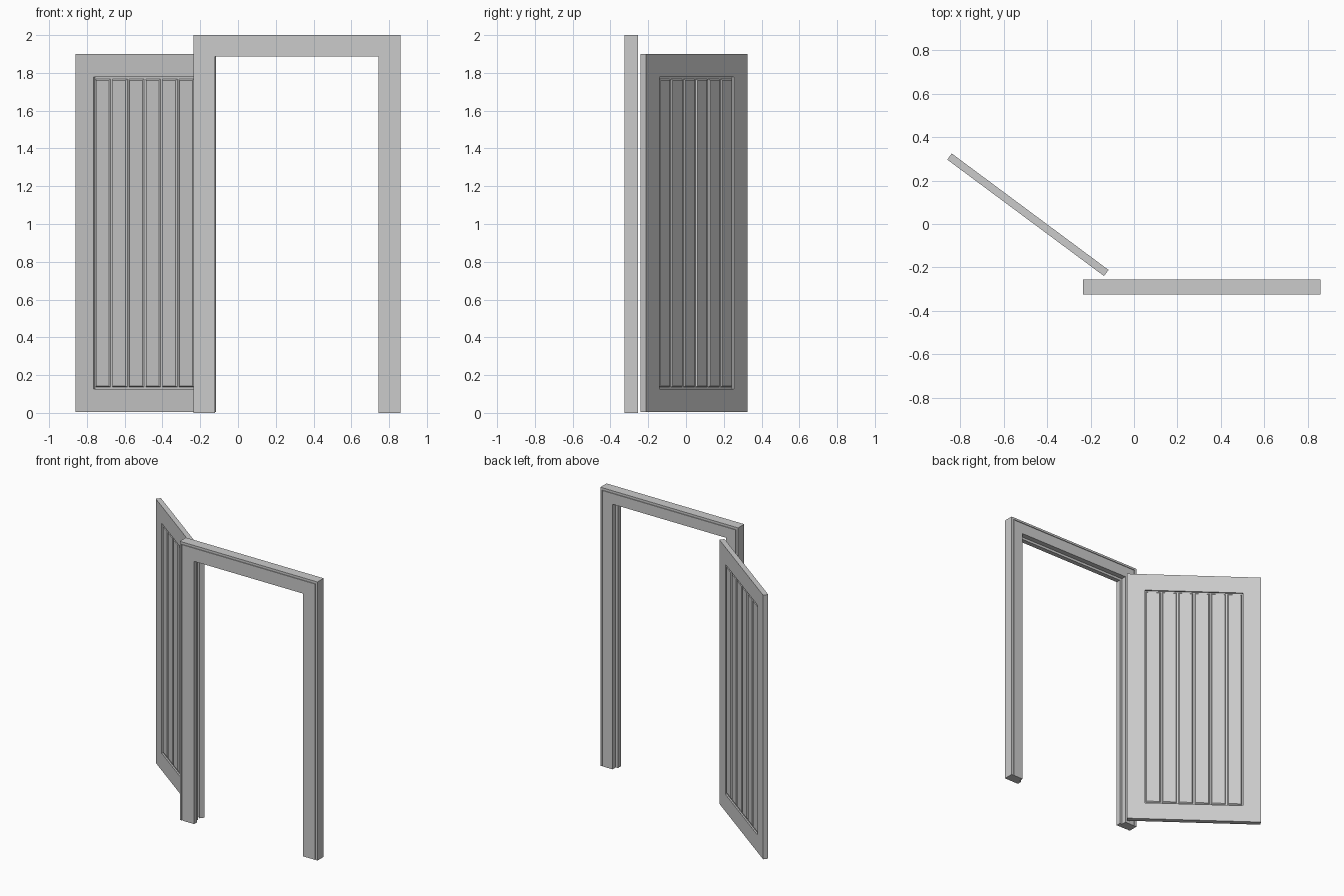
import bpy, bmesh, math
from mathutils import Matrix, Vector

if "Cube" in bpy.data.objects:
    bpy.data.objects.remove(bpy.data.objects["Cube"])


def finish(name, bm, matrix=None):
    bmesh.ops.recalc_face_normals(bm, faces=bm.faces)
    mesh = bpy.data.meshes.new(name)
    bm.to_mesh(mesh)
    bm.free()
    ob = bpy.data.objects.new(name, mesh)
    bpy.context.collection.objects.link(ob)
    if matrix:
        ob.matrix_world = matrix
    return ob


def add_box(bm, x0, x1, y0, y1, z0, z1):
    size = Matrix.Diagonal((x1 - x0, y1 - y0, z1 - z0, 1))
    mid = Matrix.Translation(((x0 + x1) / 2, (y0 + y1) / 2, (z0 + z1) / 2))
    bmesh.ops.create_cube(bm, size=1, matrix=mid @ size)


# Door frame: rebated profile (inward offset, depth) swept with mitred corners
XL, XR, TOP = -0.235, 0.859, 2.0
F, B = -0.325, -0.255
profile = [(0, F), (0.015, F), (0.015, F + 0.005), (0.020, F + 0.005), (0.020, F),
           (0.114, F), (0.114, B - 0.037), (0.0965, B - 0.037), (0.0965, B),
           (0.020, B), (0.020, B - 0.005), (0.015, B - 0.005), (0.015, B), (0, B)]
bm = bmesh.new()
rings = []
for station in (lambda u: (XL + u, 0), lambda u: (XL + u, TOP - u),
                lambda u: (XR - u, TOP - u), lambda u: (XR - u, 0)):
    ring = []
    for u, y in profile:
        x, z = station(u)
        ring.append(bm.verts.new((x, y, z)))
    rings.append(ring)
n = len(profile)
for a, b in zip(rings, rings[1:]):
    for i in range(n):
        j = (i + 1) % n
        bm.faces.new((a[i], a[j], b[j], b[i]))
bm.faces.new(rings[0])
bm.faces.new(rings[-1])
finish("door_frame", bm)

# Open door leaf, local x along its width
L, T, Z0, Z1 = 0.90, 0.035, 0.004, 1.90
PX, PZ0, PZ1 = 0.33, 0.127, 1.777
place = Matrix.Translation((-0.489, 0.0425, 0)) @ Matrix.Rotation(math.radians(-36.6), 4, 'Z')

# Surround: one ring with a rectangular opening
bm = bmesh.new()
outer = [(-L / 2, Z0), (L / 2, Z0), (L / 2, Z1), (-L / 2, Z1)]
inner = [(-PX, PZ0), (PX, PZ0), (PX, PZ1), (-PX, PZ1)]
loops = [[bm.verts.new((x, y, z)) for x, z in pts]
         for pts, y in ((outer, -T / 2), (outer, T / 2), (inner, T / 2), (inner, -T / 2))]
for k in range(4):
    a, b = loops[k], loops[(k + 1) % 4]
    for i in range(4):
        j = (i + 1) % 4
        bm.faces.new((a[i], a[j], b[j], b[i]))
finish("door_surround", bm, place)

# Recessed core panel
bm = bmesh.new()
add_box(bm, -PX, PX, -0.0065, 0.0065, PZ0, PZ1)
finish("door_panel", bm, place)

# Six chamfered planks raised on both sides of the panel
bm = bmesh.new()
pitch = 2 * PX / 6
for side in (-1, 1):
    for i in range(6):
        cx = -PX + pitch * (i + 0.5)
        low, high = [], []
        for sx, z, d in ((-1, PZ0 + 0.010, 1), (1, PZ0 + 0.010, 1),
                         (1, PZ1 - 0.010, -1), (-1, PZ1 - 0.010, -1)):
            low.append(bm.verts.new((cx + sx * 0.049, side * 0.0065, z)))
            high.append(bm.verts.new((cx + sx * 0.043, side * 0.0135, z + d * 0.006)))
        bm.faces.new(high)
        for k in range(4):
            m = (k + 1) % 4
            bm.faces.new((low[k], low[m], high[m], high[k]))
        bm.faces.new(low)
finish("door_planks", bm, place)
